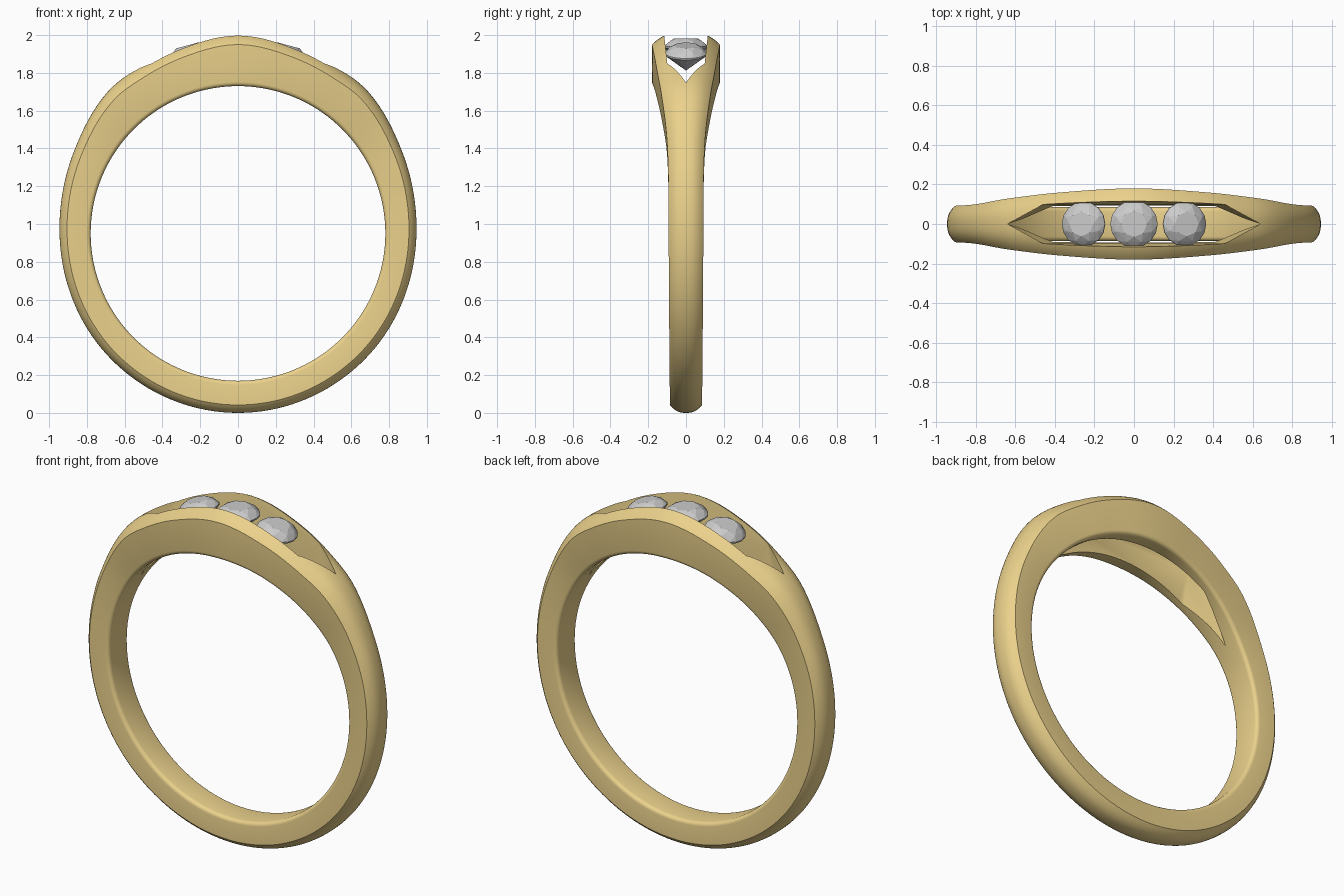
import bpy, bmesh, math
from mathutils import Matrix, Vector

if "Cube" in bpy.data.objects:
    bpy.data.objects.remove(bpy.data.objects["Cube"])

CZ = 0.95          # height of the ring centre
INNER = 0.78       # finger hole radius


def mat(name, col):
    m = bpy.data.materials.new(name)
    m.diffuse_color = col
    m.use_nodes = True
    m.node_tree.nodes["Principled BSDF"].inputs["Base Color"].default_value = m.diffuse_color
    return m


def interp(keys, x):
    # smooth Hermite interpolation through (angle, value) keys
    n = len(keys)

    def slope(i):
        if i in (0, n - 1):
            return 0.0
        (x0, y0), (x1, y1) = keys[i - 1], keys[i + 1]
        return (y1 - y0) / (x1 - x0)
    for i in range(n - 1):
        (x0, y0), (x1, y1) = keys[i], keys[i + 1]
        if x <= x1:
            h = x1 - x0
            t = (x - x0) / h
            return ((2*t**3 - 3*t**2 + 1) * y0 + (t**3 - 2*t**2 + t) * h * slope(i)
                    + (3*t**2 - 2*t**3) * y1 + (t**3 - t**2) * h * slope(i + 1))
    return keys[-1][1]


def make_object(name, bm, material=None):
    bmesh.ops.recalc_face_normals(bm, faces=bm.faces[:])
    me = bpy.data.meshes.new(name)
    bm.to_mesh(me)
    bm.free()
    ob = bpy.data.objects.new(name, me)
    bpy.context.collection.objects.link(ob)
    if material:
        me.materials.append(material)
    return ob


# Angle from the top (degrees) against crown radius, half width and dome height
CROWN = [(0, 1.07), (17, 1.043), (31, 1.025), (42, 1.02), (63, 0.972), (90, 0.945), (135, 0.946), (180, 0.95)]
WIDTH = [(0, 0.18), (23, 0.159), (41, 0.129), (56, 0.103), (70, 0.094), (90, 0.092), (180, 0.085)]
DOME = [(0, 0.07), (30, 0.06), (60, 0.045), (90, 0.04), (180, 0.042)]


def section(deg):
    # closed (y, r) cross-section: domed outside, flat sides, eased inner corners
    R, w, d = interp(CROWN, deg), interp(WIDTH, deg), interp(DOME, deg)
    pts = []
    for i in range(21):
        t = math.sin(math.pi / 2 * (i / 10 - 1))
        pts.append((t * w, R - d * abs(t) ** 2.6))
    f = 0.022
    right = []
    for i in range(5):
        a = math.pi / 2 * i / 4
        right.append((w - f + f * math.cos(a), INNER + f - f * math.sin(a)))
    return pts + right + [(-y, r) for y, r in reversed(right)]


gold = mat("gold", (0.83, 0.64, 0.26, 1))

# Band: varying section swept round the ring
bm = bmesh.new()
N = 144
rings = []
for k in range(N):
    a = 2 * math.pi * k / N
    deg = math.degrees(a)
    rings.append([bm.verts.new((r * math.sin(a), y, CZ + r * math.cos(a)))
                  for y, r in section(min(deg, 360 - deg))])
for k in range(N):
    A, B = rings[k], rings[(k + 1) % N]
    for i in range(len(A)):
        j = (i + 1) % len(A)
        bm.faces.new((A[i], A[j], B[j], B[i]))
band = make_object("ring_band", bm, gold)

# Slot cutter: pointed hexagon, narrower towards the finger hole
bm = bmesh.new()
levels = []
for z, sx, sy in [(1.2, 0.38, 0.084), (1.5, 0.39, 0.086), (1.84, 0.46, 0.098), (2.2, 0.5, 0.138)]:
    outline = [(0.64, 0), (sx, sy), (-sx, sy), (-0.64, 0), (-sx, -sy), (sx, -sy)]
    levels.append([bm.verts.new((x, y, z)) for x, y in outline])
for A, B in zip(levels, levels[1:]):
    for i in range(6):
        j = (i + 1) % 6
        bm.faces.new((A[i], A[j], B[j], B[i]))
bm.faces.new(levels[0])
bm.faces.new(levels[-1])
bmesh.ops.triangulate(bm, faces=bm.faces[:])
cutter = make_object("slot_cutter", bm)
cutter.hide_render = True

mod = band.modifiers.new("slot", 'BOOLEAN')
mod.operation = 'DIFFERENCE'
mod.solver = 'EXACT'
mod.object = cutter
bpy.context.view_layer.objects.active = band
band.select_set(True)
bpy.ops.object.modifier_apply(modifier="slot")
bpy.data.objects.remove(cutter, do_unlink=True)
bpy.ops.object.shade_smooth_by_angle(angle=math.radians(32))
band.select_set(False)


# Stones: brilliant cut, hull of facet rings
def stone(name, radius, tilt):
    bm = bmesh.new()

    def facet_ring(n, r, z, shift=0.0):
        for i in range(n):
            a = 2 * math.pi * (i + shift) / n
            bm.verts.new((r * radius * math.cos(a), r * radius * math.sin(a), z))
    facet_ring(8, 0.55, 0.046)
    facet_ring(8, 0.82, 0.028, 0.5)
    facet_ring(16, 1.0, 0.004)
    facet_ring(16, 1.0, -0.004)
    bm.verts.new((0, 0, -0.092))
    bmesh.ops.convex_hull(bm, input=bm.verts[:])
    bmesh.ops.dissolve_limit(bm, angle_limit=0.01, verts=bm.verts[:], edges=bm.edges[:])
    bm.transform(Matrix.Translation((0, 0, CZ)) @ Matrix.Rotation(tilt, 4, 'Y')
                 @ Matrix.Translation((0, 0, 0.985)))
    return make_object(name, bm)


stone("centre_stone", 0.12, 0)
stone("left_stone", 0.113, -0.262)
stone("right_stone", 0.113, 0.262)
